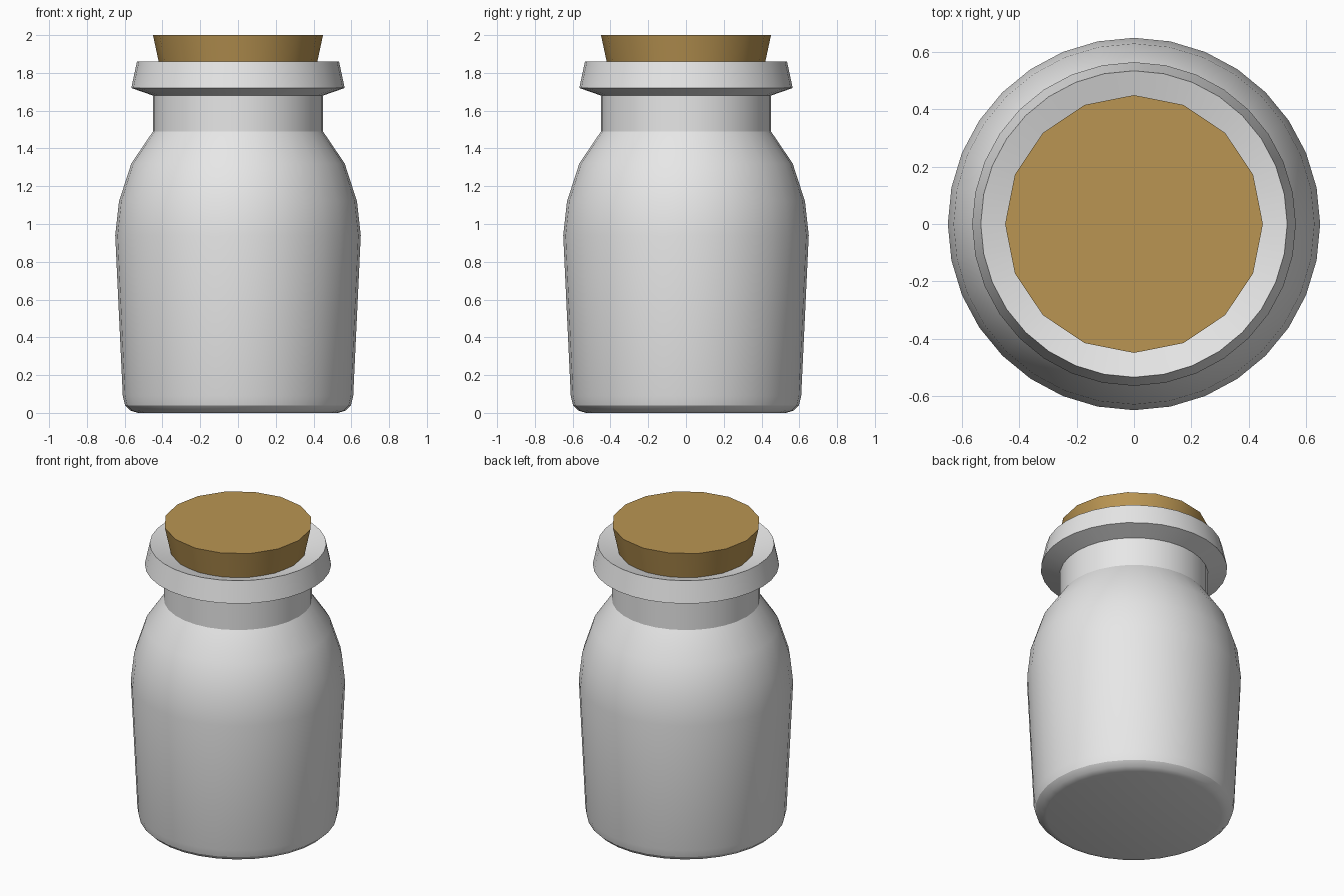
import bpy
import bmesh
from math import cos, sin, tau, radians

cube = bpy.data.objects.get("Cube")
if cube:
    bpy.data.objects.remove(cube, do_unlink=True)


def make_material(name, rgb):
    mat = bpy.data.materials.new(name)
    mat.use_nodes = True
    colour = (*rgb, 1.0)
    mat.diffuse_color = colour
    for node in mat.node_tree.nodes:
        if node.type == 'BSDF_PRINCIPLED':
            node.inputs["Base Color"].default_value = colour
    return mat


def lathe(name, profile, sides, mat):
    """Turn a bottom-to-top (radius, height) profile and cap both ends."""
    bm = bmesh.new()
    rings = [[bm.verts.new((r * cos(tau * i / sides), r * sin(tau * i / sides), z))
              for i in range(sides)] for r, z in profile]
    for low, high in zip(rings, rings[1:]):
        for i in range(sides):
            j = (i + 1) % sides
            bm.faces.new((low[i], low[j], high[j], high[i]))
    bm.faces.new(rings[0][::-1])
    bm.faces.new(rings[-1])
    mesh = bpy.data.meshes.new(name)
    bm.to_mesh(mesh)
    bm.free()
    mesh.materials.append(mat)
    obj = bpy.data.objects.new(name, mesh)
    bpy.context.collection.objects.link(obj)
    bpy.ops.object.select_all(action='DESELECT')
    obj.select_set(True)
    bpy.context.view_layer.objects.active = obj
    bpy.ops.object.shade_smooth_by_angle(angle=radians(30))
    return obj


glass = make_material("pale grey glass", (0.8, 0.8, 0.8))
cork = make_material("brown cork", (0.49, 0.30, 0.085))

# Jar: rounded base, body, shoulder, neck, flared lip, sloping mouth and inside wall
jar_profile = [
    (0.53, 0.0), (0.57, 0.012), (0.598, 0.04), (0.61, 0.09),
    (0.65, 0.94), (0.63, 1.12), (0.565, 1.32), (0.45, 1.49),
    (0.45, 1.68), (0.565, 1.72), (0.535, 1.86),
    (0.37, 1.81), (0.37, 1.62),
]
lathe("jar", jar_profile, 32, glass)

# Stopper: tapered plug seated in the mouth
lathe("cork_stopper", [(0.375, 1.65), (0.45, 2.0)], 16, cork)
